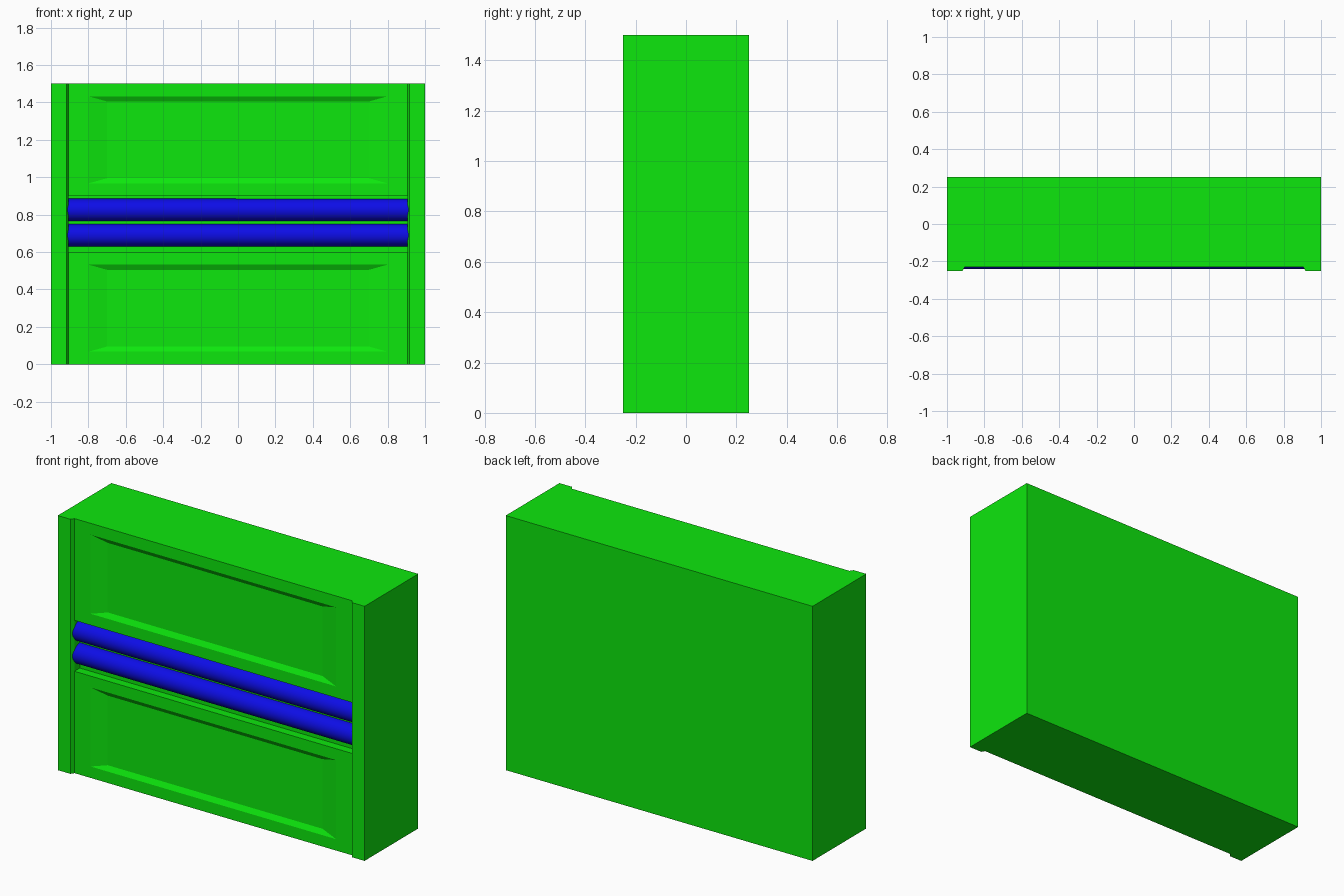
import bpy, bmesh, math

if "Cube" in bpy.data.objects:
    bpy.data.objects.remove(bpy.data.objects["Cube"])

def material(name, color):
    m = bpy.data.materials.new(name)
    m.diffuse_color = color
    m.use_nodes = True
    m.node_tree.nodes["Principled BSDF"].inputs["Base Color"].default_value = m.diffuse_color
    return m

green = material("green_paint", (0.004, 0.8, 0.004, 1))
blue = material("blue_roller", (0.004, 0.004, 0.8, 1))

PANEL_Y = -0.23
PANEL_X = 0.905

# Cabinet: plan outline with chamfered corner posts, stacked in three layers
half = [(PANEL_X, PANEL_Y), (0.917, -0.25), (1, -0.25), (1, 0.25)]
outline = half + [(-x, y) for x, y in reversed(half)]
bm = bmesh.new()
rings = [[bm.verts.new((x, y, z)) for x, y in outline] for z in (0, 0.6, 0.9, 1.5)]
n = len(outline)
for a, b in zip(rings, rings[1:]):
    for i in range(n):
        j = (i + 1) % n
        bm.faces.new((a[i], a[j], b[j], b[i]))
bm.faces.new(rings[0])
bm.faces.new(rings[-1])
bmesh.ops.recalc_face_normals(bm, faces=bm.faces)

def extrude_to(face, hx, hz, y):
    """Extrude a front face and fit it to a centred rectangle at depth y."""
    c = face.calc_center_median()
    new = bmesh.ops.extrude_discrete_faces(bm, faces=[face])["faces"][0]
    for v in new.verts:
        v.co = (math.copysign(hx, v.co.x), y, c.z + math.copysign(hz, v.co.z - c.z))
    return new

fronts = [f for f in bm.faces
          if abs(f.calc_center_median().y - PANEL_Y) < 1e-4
          and abs(f.calc_center_median().x) < 1e-4]
for f in fronts:
    if abs(f.calc_center_median().z - 0.75) < 0.01:
        # Slot that holds the rollers
        extrude_to(f, PANEL_X, 0.15, PANEL_Y + 0.05)
    else:
        # Shallow sunken field with sloping borders
        rim = extrude_to(f, 0.8, 0.233, PANEL_Y)
        extrude_to(rim, 0.7, 0.205, PANEL_Y + 0.017)

mesh = bpy.data.meshes.new("cabinet_body")
bm.to_mesh(mesh)
bm.free()
mesh.materials.append(green)
bpy.context.collection.objects.link(bpy.data.objects.new("cabinet_body", mesh))

# Two horizontal rollers in the slot
for name, z in (("lower_roller", 0.69), ("upper_roller", 0.825)):
    bpy.ops.mesh.primitive_cylinder_add(vertices=32, radius=0.06, depth=1.826,
                                        location=(0, -0.18, z),
                                        rotation=(0, math.pi / 2, 0))
    roller = bpy.context.object
    roller.name = name
    roller.data.materials.append(blue)
    bpy.ops.object.shade_smooth_by_angle(angle=math.radians(40))
